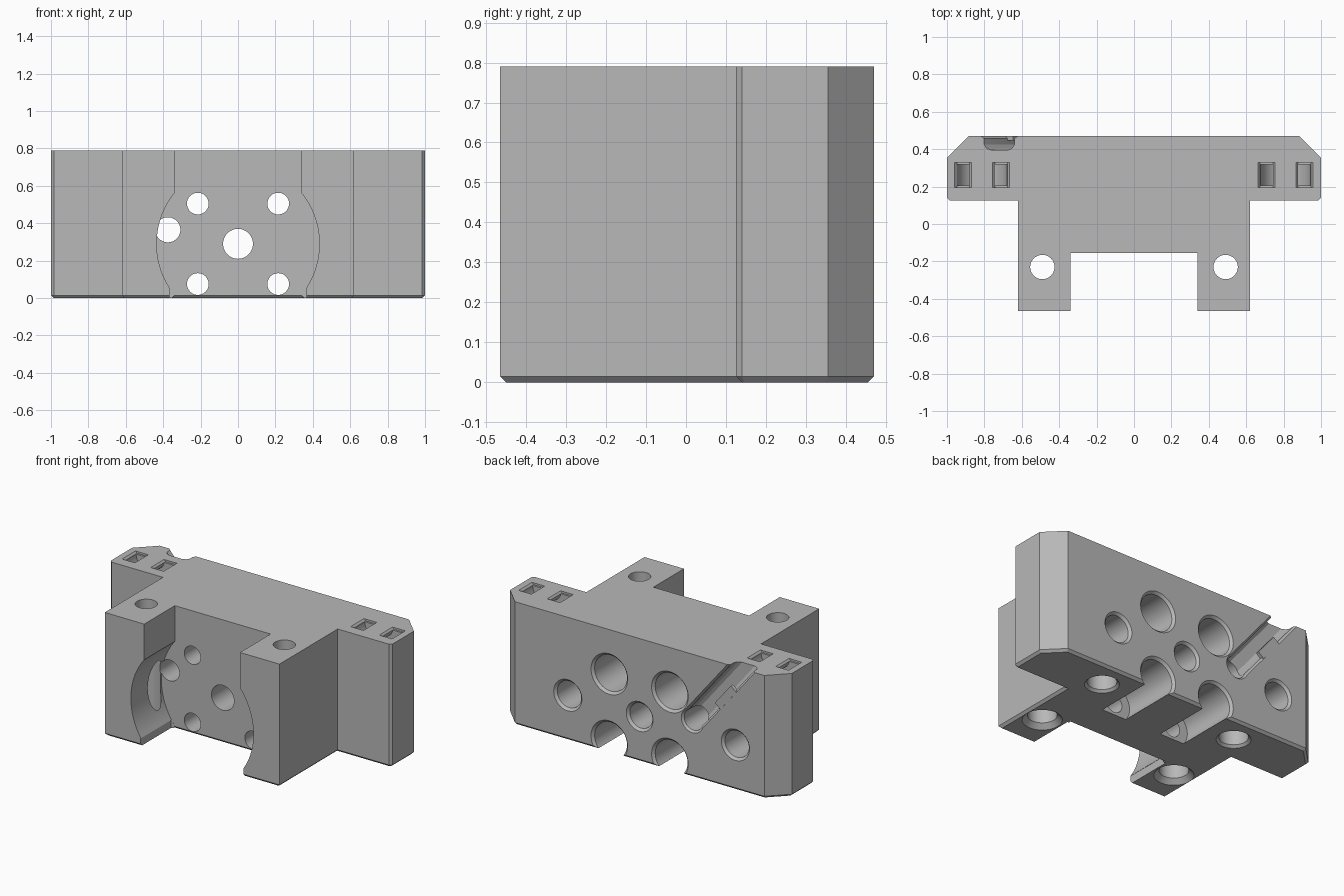
import bpy, bmesh, math
from mathutils import Vector

if "Cube" in bpy.data.objects:
    bpy.data.objects.remove(bpy.data.objects["Cube"])

X, Y, Z = Vector((1, 0, 0)), Vector((0, 1, 0)), Vector((0, 0, 1))
HEIGHT, BACK, FLOOR, CHAMFER = 0.79, 0.47, -0.155, 0.015

grey = bpy.data.materials.new("plain grey")
grey.use_nodes = True
grey.diffuse_color = (0.48, 0.48, 0.48, 1)
grey.node_tree.nodes["Principled BSDF"].inputs["Base Color"].default_value = grey.diffuse_color


def finish(name, bm):
    bmesh.ops.recalc_face_normals(bm, faces=bm.faces)
    mesh = bpy.data.meshes.new(name)
    bm.to_mesh(mesh)
    bm.free()
    mesh.materials.append(grey)
    obj = bpy.data.objects.new(name, mesh)
    bpy.context.collection.objects.link(obj)
    return obj


def prism(name, points, origin, u, v, sweep, bottom_bevel=0):
    """Polygon in the u/v plane, extruded along the sweep vector."""
    bm = bmesh.new()
    base = bm.faces.new([bm.verts.new(origin + a * u + b * v) for a, b in points])
    rim = list(base.edges)
    new = bmesh.ops.extrude_face_region(bm, geom=[base], use_keep_orig=True)
    bmesh.ops.translate(bm, vec=sweep, verts=[g for g in new["geom"] if isinstance(g, bmesh.types.BMVert)])
    bmesh.ops.recalc_face_normals(bm, faces=bm.faces)
    if bottom_bevel:
        bmesh.ops.bevel(bm, geom=rim, offset=bottom_bevel, segments=1, affect='EDGES')
    return finish(name, bm)


def lathe(name, stations, origin, axis, sides=48):
    """Stepped round solid from (radius, depth) stations along an axis."""
    bm = bmesh.new()
    turn = axis.to_track_quat('Z', 'Y')
    rings = []
    for r, d in stations:
        angles = [math.tau * i / sides for i in range(sides)]
        rings.append([bm.verts.new(origin + turn @ Vector((r * math.cos(a), r * math.sin(a), d))) for a in angles])
    for low, high in zip(rings, rings[1:]):
        for i in range(sides):
            j = (i + 1) % sides
            bm.faces.new((low[i], low[j], high[j], high[i]))
    bm.faces.new(rings[0])
    bm.faces.new(rings[-1])
    return finish(name, bm)


def cut(cutter):
    mod = body.modifiers.new("cut", 'BOOLEAN')
    mod.operation, mod.solver, mod.object = 'DIFFERENCE', 'EXACT', cutter
    bpy.context.view_layer.objects.active = body
    bpy.ops.object.modifier_apply(modifier=mod.name)
    bpy.data.objects.remove(cutter)


def hole(origin, axis, r, depth, c=CHAMFER, r2=None, depth2=0):
    """Round hole with a chamfered rim and an optional narrower second step."""
    stations = [(r + c + 0.02, -0.02), (r, c), (r, depth)]
    if r2:
        stations += [(r2, depth), (r2, depth2)]
    cut(lathe("hole_cutter", stations, Vector(origin), axis))


# Body: wide plate with chamfered corners and two forward prongs
half = [(0.34, FLOOR), (0.34, -0.465), (0.62, -0.465), (0.62, 0.125), (0.985, 0.125),
        (1, 0.14), (1, 0.355), (0.885, BACK)]
outline = half + [(-x, y) for x, y in reversed(half)]
body = prism("mount_body", outline, Vector(), X, Y, Z * HEIGHT, CHAMFER)

# Round pocket between the prongs, widened at the bottom
cut(lathe("pocket_cutter", [(0.435, 0), (0.435, 0.5)], Vector((0, FLOOR - 0.0005, 0.29)), -Y, 96))
cut(prism("pocket_base_cutter", [(-0.365, -0.1), (0.365, -0.1), (0.365, 0.051), (-0.365, 0.051)],
          Vector((0, FLOOR - 0.001, 0)), X, Z, -Y * 0.5))

# Upright stepped screw holes through the prongs, blind holes under the plate
for side in (-1, 1):
    hole((side * 0.49, -0.23, 0), Z, 0.085, 0.6, 0.03, 0.065, 0.9)
    hole((side * 0.49, 0.3, 0), Z, 0.085, 0.17)

# Stepped fixing holes, central bore and blind holes in the back
for x in (-0.215, 0.215):
    for z in (0.075, 0.505):
        hole((x, BACK, z), -Y, 0.115, 0.39, CHAMFER, 0.058, 0.7)
hole((0, BACK, 0.29), -Y, 0.08, 0.7)
for x in (-0.68, 0.51):
    hole((x, BACK, 0.29), -Y, 0.085, 0.25)

# Cable hole and the slanted groove that leads from it to the top
start = Vector((-0.375, BACK, 0.365))
hole(start, -Y, 0.067, 0.7, 0.012)
along = Vector((-0.63, 0, 0.776)).normalized()
across = Vector((along.z, 0, -along.x))
section = [(0.085, -0.01), (0.063, 0.014), (0.063, 0.045), (0.053, 0.065), (0.035, 0.075)]
section += [(-a, b) for a, b in reversed(section)]
cut(prism("groove_cutter", section, start, across, -Y, along * 0.7))

# Curved tie channels opening on the top of each wing
for x in (-0.812, 0.81):
    arc = [math.pi * (1 + i / 16) for i in range(17)]
    ring = [(0.135 * math.cos(a), 0.135 * math.sin(a)) for a in arc]
    ring += [(0.135, 0.05), (0.068, 0.05)]
    ring += [(0.068 * math.cos(a), 0.068 * math.sin(a)) for a in reversed(arc)]
    ring += [(-0.068, 0.05), (-0.135, 0.05)]
    cut(prism("tie_cutter", ring, Vector((x, 0.207, HEIGHT)), X, Z, Y * 0.111))
    for side in (-1, 1):
        mouth = [(-0.055, 0.01), (0.055, 0.01), (0.034, -0.012), (-0.034, -0.012)]
        cut(prism("mouth_cutter", mouth, Vector((x + side * 0.1015, 0.195, HEIGHT)), X, Z, Y * 0.135))

# Retaining tab over the groove
tab = prism("cable_tab", [(-0.076, 0.22), (-0.025, 0.22), (-0.025, 0.4), (-0.076, 0.4)],
            start - Y * 0.0005, across, along, -Y * 0.022)

# Smooth the round walls, keep the edges crisp
bpy.ops.object.select_all(action='DESELECT')
body.select_set(True)
bpy.context.view_layer.objects.active = body
bpy.ops.object.shade_smooth_by_angle(angle=math.radians(25))
